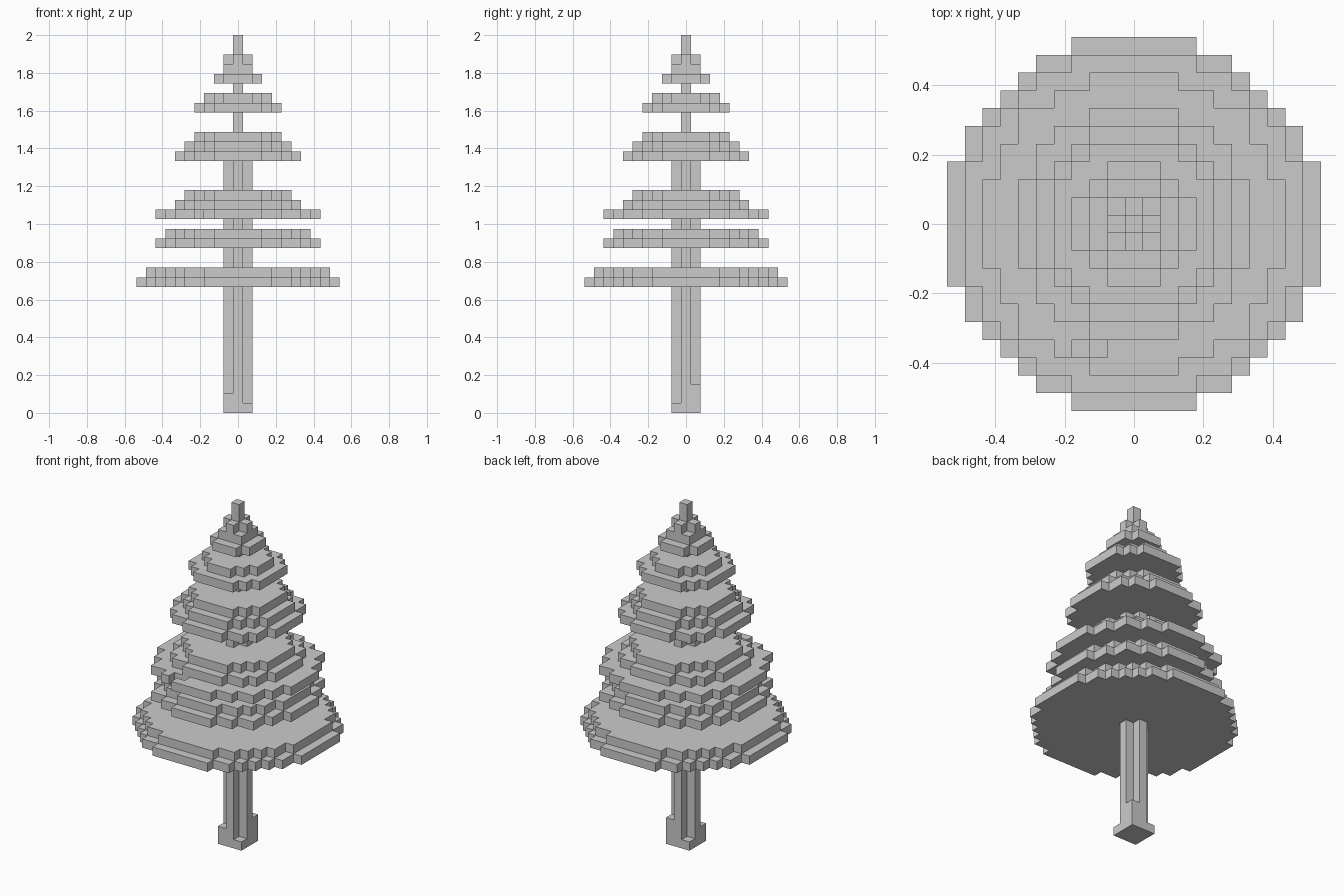
import bpy, bmesh, math
from mathutils import Vector

if "Cube" in bpy.data.objects:
    bpy.data.objects.remove(bpy.data.objects["Cube"])

U = 2 / 39  # edge length of one cube


def disc(r, z):
    """Stepped round slab of cubes, one cube thick."""
    return {(x, y, z) for x in range(-r, r + 1) for y in range(-r, r + 1)
            if x * x + y * y <= (r + 0.5) ** 2}


def tier(base, radii):
    cells = set()
    for i, r in enumerate(radii):
        cells |= disc(r, base + i)
    return cells


def plus(z0, z1):
    return {(x, y, z) for x, y in ((0, 0), (1, 0), (-1, 0), (0, 1), (0, -1))
            for z in range(z0, z1)}


def column(x, y, z0, z1):
    return {(x, y, z) for z in range(z0, z1)}


# Branch tiers: lowest layer and the radius of each layer
parts = {
    "branch_tier_1": tier(13, [10, 9]),
    "branch_tier_2": tier(17, [8, 7]),
    "branch_tier_3": tier(20, [8, 6, 5]),
    "branch_tier_4": tier(26, [6, 5, 4]),
    "branch_tier_5": tier(31, [4, 3]),
    "tree_tip": tier(34, [2, 1]) | plus(36, 37) | column(0, 0, 37, 39),
}
# Small gap in the third tier
parts["branch_tier_3"] -= {(-3, -7, 20), (-2, -7, 20)}

# Trunk: cross-shaped, thin near the top, with uneven root corners
trunk = plus(0, 29) | column(0, 0, 29, 34)
for x, y, h in ((-1, -1, 2), (1, -1, 1), (1, 1, 3), (-1, 1, 1)):
    trunk |= column(x, y, 0, h)
parts["trunk"] = trunk - set().union(*parts.values())

solid = set().union(*parts.values())


def build(name, cells):
    """Mesh only the cube faces that are exposed on the whole tree."""
    bm = bmesh.new()
    verts = {}

    def vert(p):
        key = tuple(round(2 * c) for c in p)
        if key not in verts:
            verts[key] = bm.verts.new((p[0] * U, p[1] * U, (p[2] + 0.5) * U))
        return verts[key]

    for c in sorted(cells):
        for axis in range(3):
            for s in (-1, 1):
                n = Vector((0, 0, 0))
                n[axis] = s
                if tuple(int(c[i] + n[i]) for i in range(3)) in solid:
                    continue
                a = Vector((0, 0, 0))
                a[(axis + 1) % 3] = 0.5
                b = n.cross(a)
                m = Vector(c) + n * 0.5
                bm.faces.new([vert(m + d) for d in (-a - b, a - b, a + b, b - a)])
    # Merge flat areas into single faces
    bmesh.ops.dissolve_limit(bm, angle_limit=math.radians(1),
                             verts=bm.verts[:], edges=bm.edges[:])
    mesh = bpy.data.meshes.new(name)
    bm.to_mesh(mesh)
    bm.free()
    bpy.context.collection.objects.link(bpy.data.objects.new(name, mesh))


for name, cells in parts.items():
    build(name, cells)
